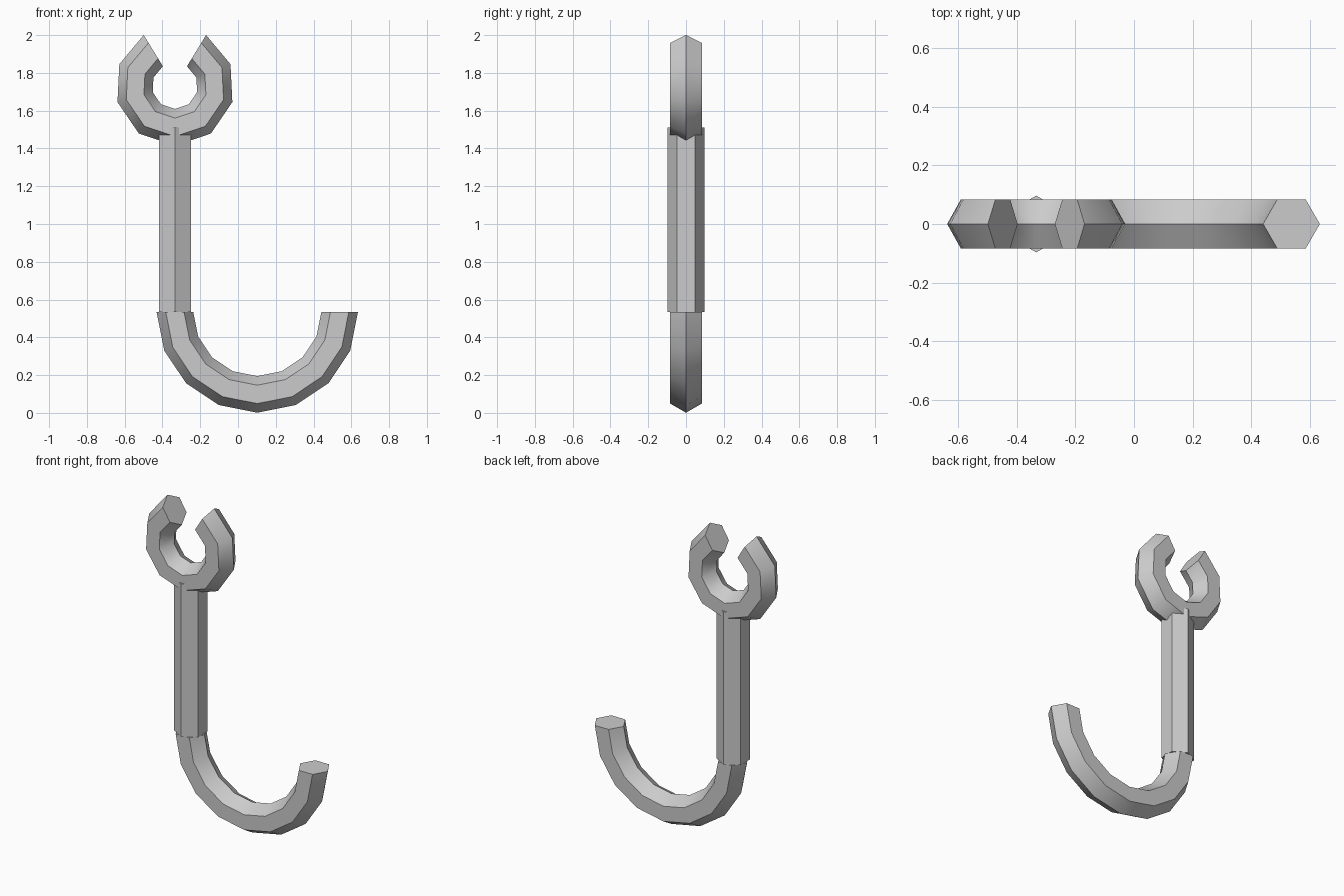
import bpy, bmesh, math

if "Cube" in bpy.data.objects:
    bpy.data.objects.remove(bpy.data.objects["Cube"])

R_TUBE = 0.097          # hexagonal bar radius
SHAFT_X = -0.334

metal = bpy.data.materials.new("grey metal")
metal.diffuse_color = (0.6, 0.6, 0.6, 1)
metal.use_nodes = True
metal.node_tree.nodes["Principled BSDF"].inputs["Base Color"].default_value = metal.diffuse_color


def sweep(name, rings):
    """Skin a list of equal-sided rings into a capped bar."""
    bm = bmesh.new()
    rows = [[bm.verts.new(p) for p in ring] for ring in rings]
    n = len(rows[0])
    for a, b in zip(rows, rows[1:]):
        for i in range(n):
            j = (i + 1) % n
            bm.faces.new((a[i], a[j], b[j], b[i]))
    bm.faces.new(rows[0][::-1])
    bm.faces.new(rows[-1])
    bmesh.ops.recalc_face_normals(bm, faces=bm.faces[:])
    mesh = bpy.data.meshes.new(name)
    bm.to_mesh(mesh)
    bm.free()
    mesh.materials.append(metal)
    ob = bpy.data.objects.new(name, mesh)
    bpy.context.collection.objects.link(ob)
    bpy.ops.object.select_all(action='DESELECT')
    ob.select_set(True)
    bpy.context.view_layer.objects.active = ob
    bpy.ops.object.shade_smooth_by_angle(angle=math.radians(42))
    return ob


def arc_bar(name, cx, cz, radius, half_angle, steps):
    """Hexagonal bar bent round (cx, cz), symmetric about straight down."""
    rings = []
    for s in range(steps + 1):
        t = math.radians(half_angle * (2 * s / steps - 1))
        ring = []
        for k in range(6):
            a = k * math.pi / 3
            r = radius + R_TUBE * math.cos(a)
            ring.append((cx + r * math.sin(t), R_TUBE * math.sin(a), cz - r * math.cos(t)))
        rings.append(ring)
    return sweep(name, rings)


# Lower hook: half circle
arc_bar("lower_hook", 0.102, 0.534, 0.436, 90, 8)

# Upper clasp: open ring
arc_bar("upper_clasp", SHAFT_X, 1.731, 0.219, 148.5, 8)

# Straight shaft, corners pointing front and back
sweep("shaft", [[(SHAFT_X + R_TUBE * math.sin(k * math.pi / 3),
                  R_TUBE * math.cos(k * math.pi / 3), z) for k in range(6)]
                for z in (0.534, 1.51)])
